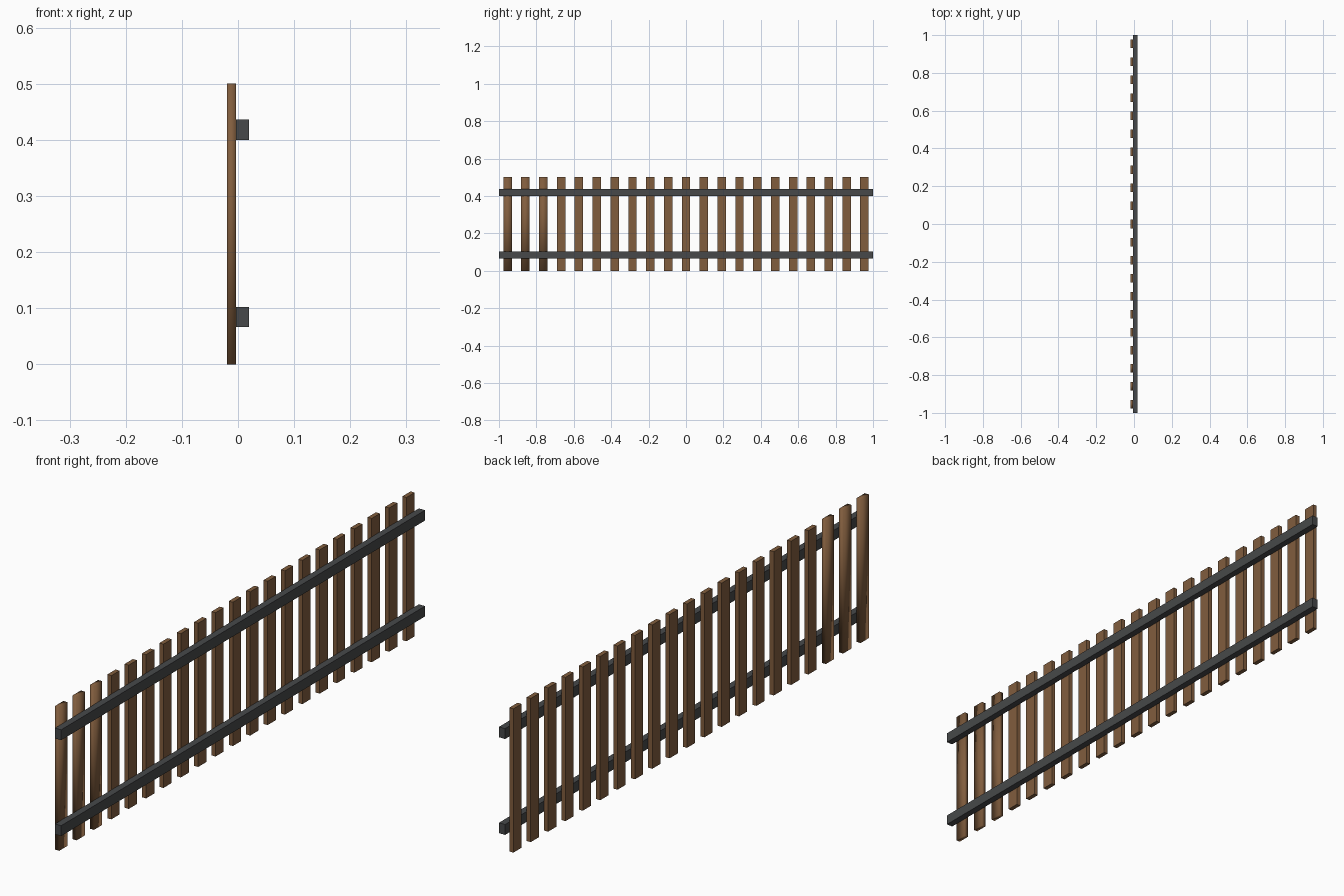
import bpy

if "Cube" in bpy.data.objects:
    bpy.data.objects.remove(bpy.data.objects["Cube"])

def material(name, rgb):
    m = bpy.data.materials.new(name)
    m.diffuse_color = (*rgb, 1)
    m.use_nodes = True
    m.node_tree.nodes["Principled BSDF"].inputs["Base Color"].default_value = m.diffuse_color
    return m

wood = material("brown wood", (0.22, 0.11, 0.048))
iron = material("dark grey", (0.063, 0.066, 0.068))

def box(name, lo, hi, mat, smooth=False):
    bpy.ops.mesh.primitive_cube_add(size=1)
    o = bpy.context.object
    o.name = name
    for v in o.data.vertices:
        v.co = [lo[i] if v.co[i] < 0 else hi[i] for i in range(3)]
    o.data.materials.append(mat)
    for p in o.data.polygons:
        p.use_smooth = smooth
    return o

# Upright slats; the first three at the front end are smooth shaded
COUNT, SPAN, HALF = 21, 0.954, 0.0225
for i in range(COUNT):
    y = -SPAN + 2 * SPAN * i / (COUNT - 1)
    box(f"slat_{i + 1}", (-0.0195, y - HALF, 0), (-0.004, y + HALF, 0.5), wood, i < 3)

# Two long rails behind the slats
for name, z in (("lower_rail", 0.0665), ("upper_rail", 0.4)):
    box(name, (-0.004, -1, z), (0.0195, 1, z + 0.036), iron)
